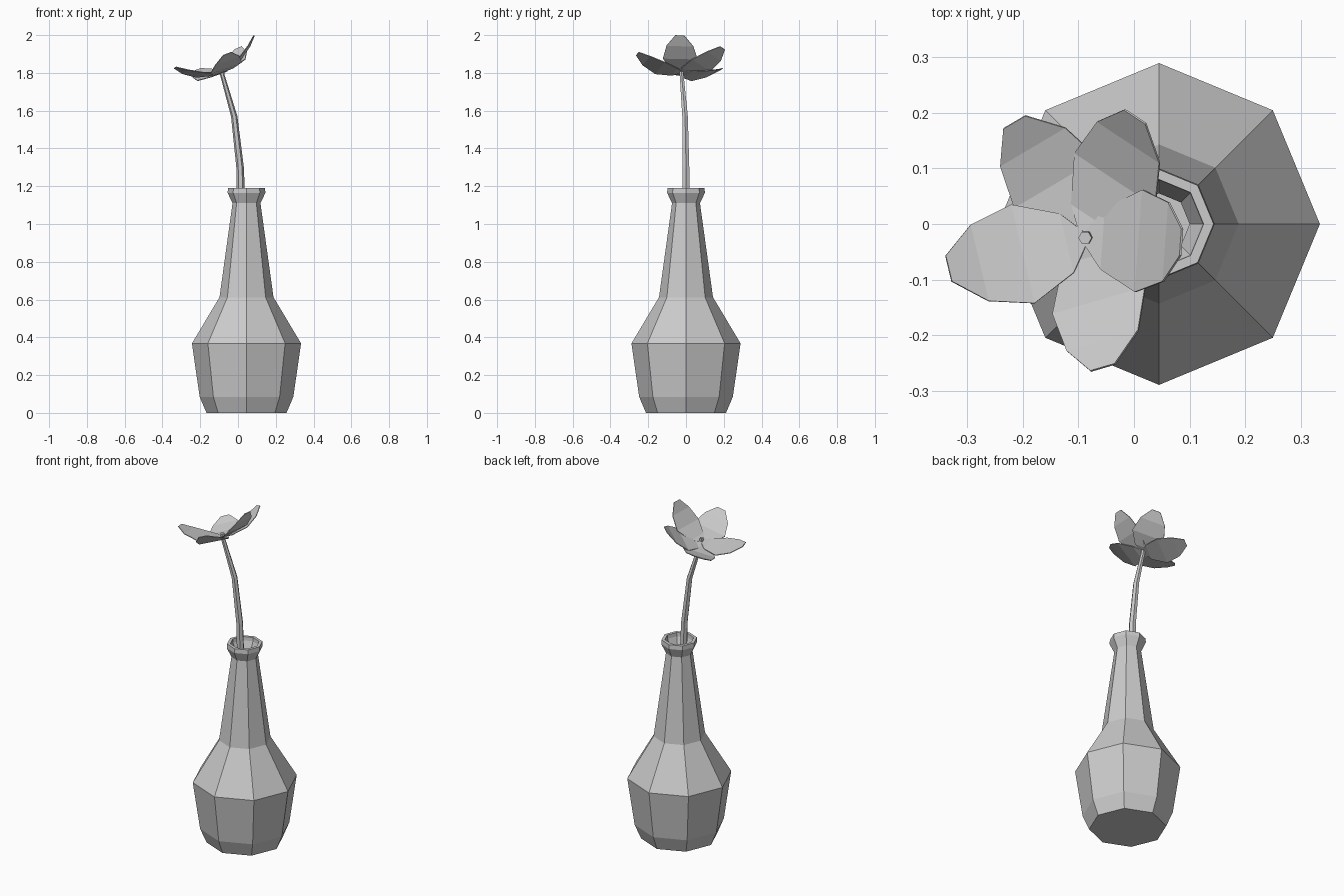
import bpy, bmesh, math
from mathutils import Vector

if "Cube" in bpy.data.objects:
    bpy.data.objects.remove(bpy.data.objects["Cube"])


def make_object(name, verts, faces):
    mesh = bpy.data.meshes.new(name)
    mesh.from_pydata([tuple(v) for v in verts], [], faces)
    bm = bmesh.new()
    bm.from_mesh(mesh)
    bmesh.ops.recalc_face_normals(bm, faces=bm.faces)
    bm.to_mesh(mesh)
    bm.free()
    obj = bpy.data.objects.new(name, mesh)
    bpy.context.collection.objects.link(obj)
    return obj


def loft(name, rings, sides):
    """Closed tube through (x, y, z, radius) rings, capped at both ends."""
    verts, faces = [], []
    for x, y, z, r in rings:
        for i in range(sides):
            a = 2 * math.pi * i / sides
            verts.append((x + r * math.cos(a), y + r * math.sin(a), z))
    for k in range(len(rings) - 1):
        for i in range(sides):
            j = (i + 1) % sides
            faces.append((k * sides + i, k * sides + j,
                          (k + 1) * sides + j, (k + 1) * sides + i))
    faces.append(tuple(reversed(range(sides))))
    last = (len(rings) - 1) * sides
    faces.append(tuple(range(last, last + sides)))
    return make_object(name, verts, faces)


# Vase: eight-sided, outer wall up to the lip, then inner wall back down
profile = [(0.212, 0), (0.248, 0.085), (0.289, 0.368), (0.143, 0.612),
           (0.074, 1.11), (0.1, 1.165), (0.098, 1.19),
           (0.08, 1.19), (0.078, 1.168), (0.055, 1.11),
           (0.122, 0.605), (0.265, 0.362), (0.228, 0.09), (0.2, 0.025)]
loft("vase", [(0.045, 0, z, r) for r, z in profile], 8)

# Stem: six-sided, bending to the left as it rises
loft("stem", [(0.05, 0, 0.1, 0.022), (0.03, 0, 0.8, 0.022),
              (0.014, 0, 1.2, 0.021), (0.011, 0, 1.3, 0.02),
              (-0.02, -0.005, 1.57, 0.017), (-0.083, -0.023, 1.79, 0.012),
              (-0.088, -0.025, 1.825, 0.012)], 6)

# Petals: tip offsets from the flower base, all sharing one outline
base = Vector((-0.088, -0.025, 1.805))
axis = Vector((-0.39, 0.053, 1)).normalized()
tips = [(0.173, -0.008, 0.193), (-0.245, -0.055, 0.023),
        (0.032, -0.233, 0.097), (0.09, 0.218, 0.127), (-0.127, 0.208, 0.012)]
# (distance along, half width, sag below the straight line)
outline = [(0, 0.012, 0), (0.13, 0.055, 0.014), (0.45, 0.092, 0.026),
           (0.77, 0.071, 0.017), (1, 0.024, 0)]
for n, tip in enumerate(tips):
    along = Vector(tip)
    side = axis.cross(along).normalized()
    up = along.cross(side).normalized()
    verts = []
    for t, w, sag in outline:
        mid = base + along * t - up * sag
        verts += [mid - side * w, mid + side * w]
    faces = [(2 * k, 2 * k + 2, 2 * k + 3, 2 * k + 1)
             for k in range(len(outline) - 1)]
    petal = make_object(f"petal_{n + 1}", verts, faces)
    solid = petal.modifiers.new("thickness", 'SOLIDIFY')
    solid.thickness = 0.004
    solid.offset = 0
